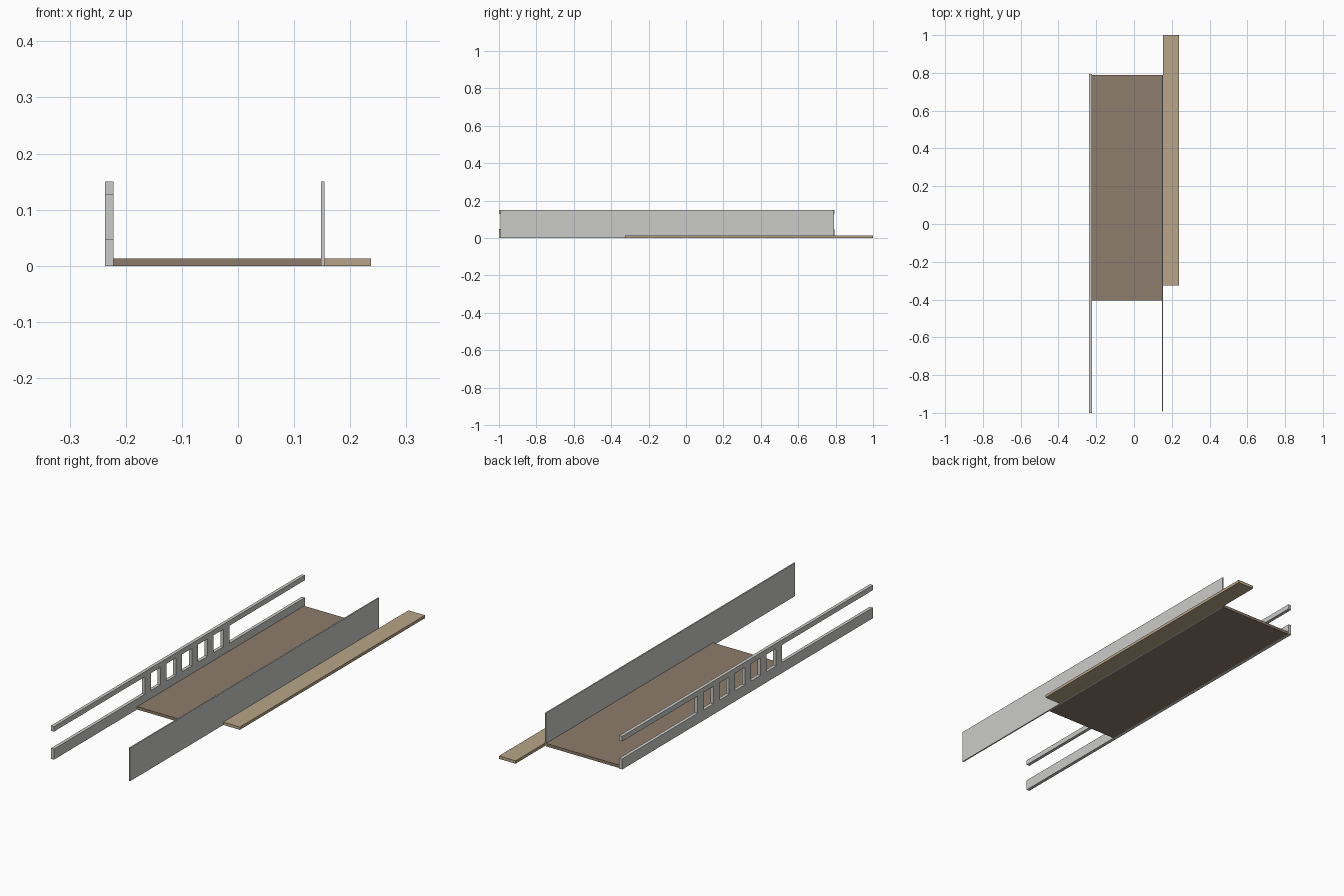
import bpy, bmesh
from mathutils import Vector

default = bpy.data.objects.get("Cube")
if default:
    bpy.data.objects.remove(default, do_unlink=True)


def material(name, rgb):
    m = bpy.data.materials.new(name)
    m.use_nodes = True
    color = (*rgb, 1)
    m.diffuse_color = color
    m.node_tree.nodes["Principled BSDF"].inputs["Base Color"].default_value = color
    return m


def boxes(name, mat, spans):
    """One object made of boxes, each given as x, y and z spans."""
    bm = bmesh.new()
    for span in spans:
        lo, hi = (Vector(corner) for corner in zip(*span))
        verts = bmesh.ops.create_cube(bm, size=1)["verts"]
        bmesh.ops.scale(bm, vec=hi - lo, verts=verts)
        bmesh.ops.translate(bm, vec=(lo + hi) / 2, verts=verts)
    mesh = bpy.data.meshes.new(name)
    bm.to_mesh(mesh)
    bm.free()
    mesh.materials.append(mat)
    obj = bpy.data.objects.new(name, mesh)
    bpy.context.collection.objects.link(obj)
    return obj


wall_grey = material("wall grey", (0.6, 0.6, 0.585))
floor_brown = material("floor brown", (0.27, 0.2, 0.147))
path_tan = material("path tan", (0.48, 0.375, 0.25))

thickness, height = 0.013, 0.15
wall_x = (-0.237, -0.222)
sill, lintel = 0.048, 0.127

# Floor and outside walkway
boxes("floor", floor_brown, [((-0.222, 0.148), (-0.405, 0.79), (0, thickness))])
boxes("walkway", path_tan, [((0.154, 0.237), (-0.325, 1), (0, thickness))])

# Solid wall
boxes("solid_wall", wall_grey, [((0.148, 0.154), (-0.993, 0.79), (0, height))])

# Window wall: two long rails joined by evenly spaced posts
length = (-1, 0.795)
first, pitch, width = -0.35, 0.1125, 0.043
boxes("window_wall_rails", wall_grey,
      [(wall_x, length, (0, sill)), (wall_x, length, (lintel, height))])
boxes("window_posts", wall_grey,
      [(wall_x, (first + i * pitch, first + i * pitch + width), (sill, lintel))
       for i in range(6)])
